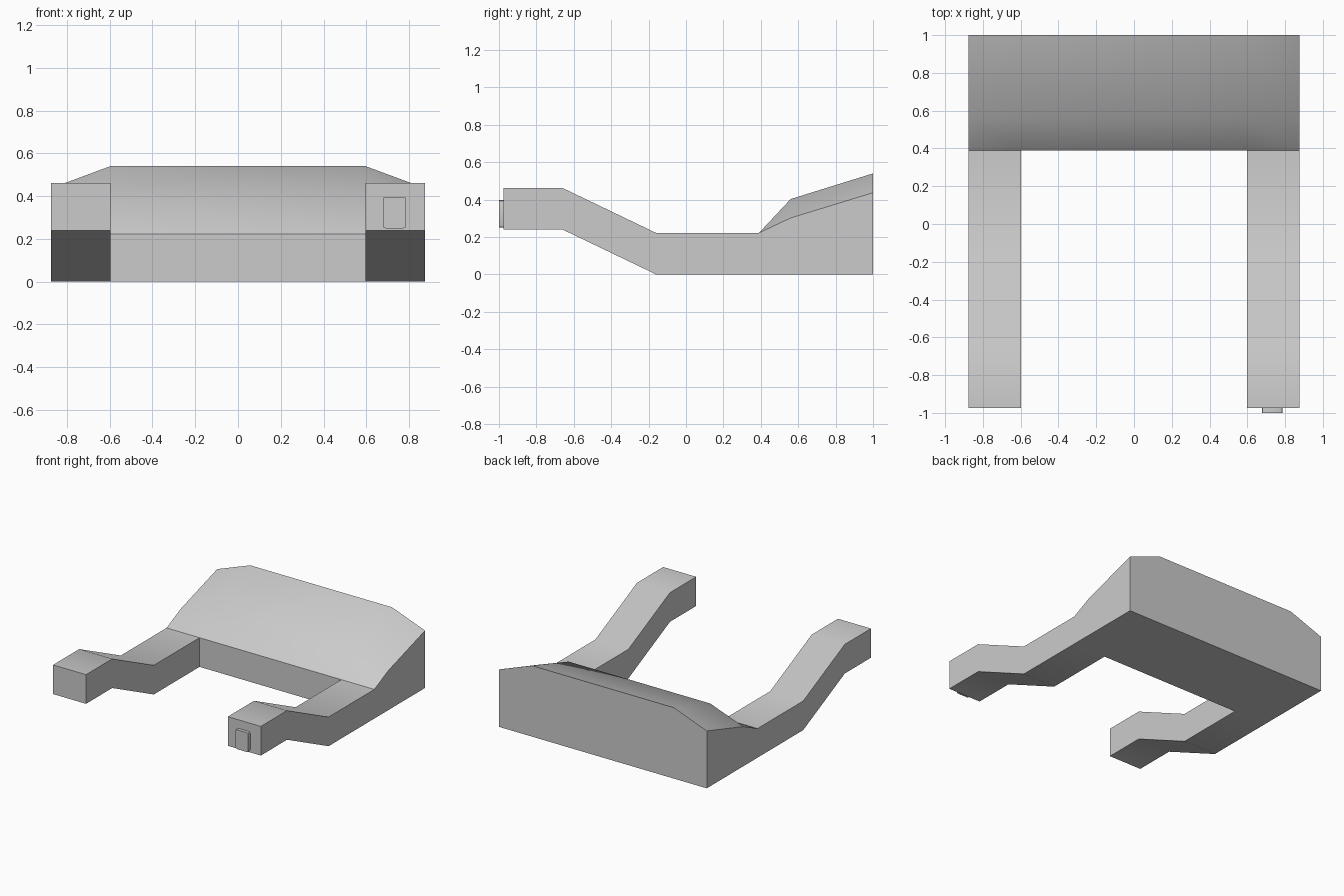
import bpy, bmesh
from mathutils import Vector

if "Cube" in bpy.data.objects:
    bpy.data.objects.remove(bpy.data.objects["Cube"])


def finish(bm, name, angle=None):
    bmesh.ops.recalc_face_normals(bm, faces=bm.faces[:])
    mesh = bpy.data.meshes.new(name)
    bm.to_mesh(mesh)
    bm.free()
    ob = bpy.data.objects.new(name, mesh)
    bpy.context.collection.objects.link(ob)
    if angle:
        bpy.context.view_layer.objects.active = ob
        ob.select_set(True)
        bpy.ops.object.shade_smooth_by_angle(angle=angle)
        ob.select_set(False)
    return ob


# Rear block: side profiles lofted across x, lower at the outer edges
def profile(mid_z, back_z):
    return [(0.39, 0), (1, 0), (1, back_z), (0.56, mid_z), (0.39, 0.222)]


outer, inner = profile(0.302, 0.437), profile(0.403, 0.54)
bm = bmesh.new()
columns = [[bm.verts.new((x, y, z)) for y, z in prof]
           for x, prof in ((-0.875, outer), (-0.597, inner), (0.597, inner), (0.875, outer))]
fronts = []
for c, (a, b) in enumerate(zip(columns, columns[1:])):
    for i in range(5):
        j = (i + 1) % 5
        face = bm.faces.new((a[i], a[j], b[j], b[i]))
        if i == 4 and c != 1:
            fronts.append(face)
for col in (columns[0], columns[-1]):
    bm.faces.new(col)

# Arms: extrude the outer front faces forward, then up, then level
bmesh.ops.recalc_face_normals(bm, faces=bm.faces[:])
for dy, dz in ((-0.55, 0), (-0.50, 0.24), (-0.315, 0)):
    fronts = bmesh.ops.extrude_discrete_faces(bm, faces=fronts)["faces"]
    verts = list({v for f in fronts for v in f.verts})
    bmesh.ops.translate(bm, verts=verts, vec=Vector((0, dy, dz)))
bmesh.ops.remove_doubles(bm, verts=bm.verts[:], dist=0.0005)
finish(bm, "frame_body", 0.6)

# Small button on the end of the right arm
bm = bmesh.new()
bmesh.ops.create_cube(bm, size=1)
for v in bm.verts:
    v.co = Vector((0.732 + v.co.x * 0.108, -0.985 + v.co.y * 0.03, 0.323 + v.co.z * 0.147))
edges = [e for e in bm.edges if abs(e.verts[0].co.y - e.verts[1].co.y) > 0.01]
bmesh.ops.bevel(bm, geom=edges, offset=0.012, segments=2, profile=0.5, affect='EDGES')
finish(bm, "arm_button", 0.6)
